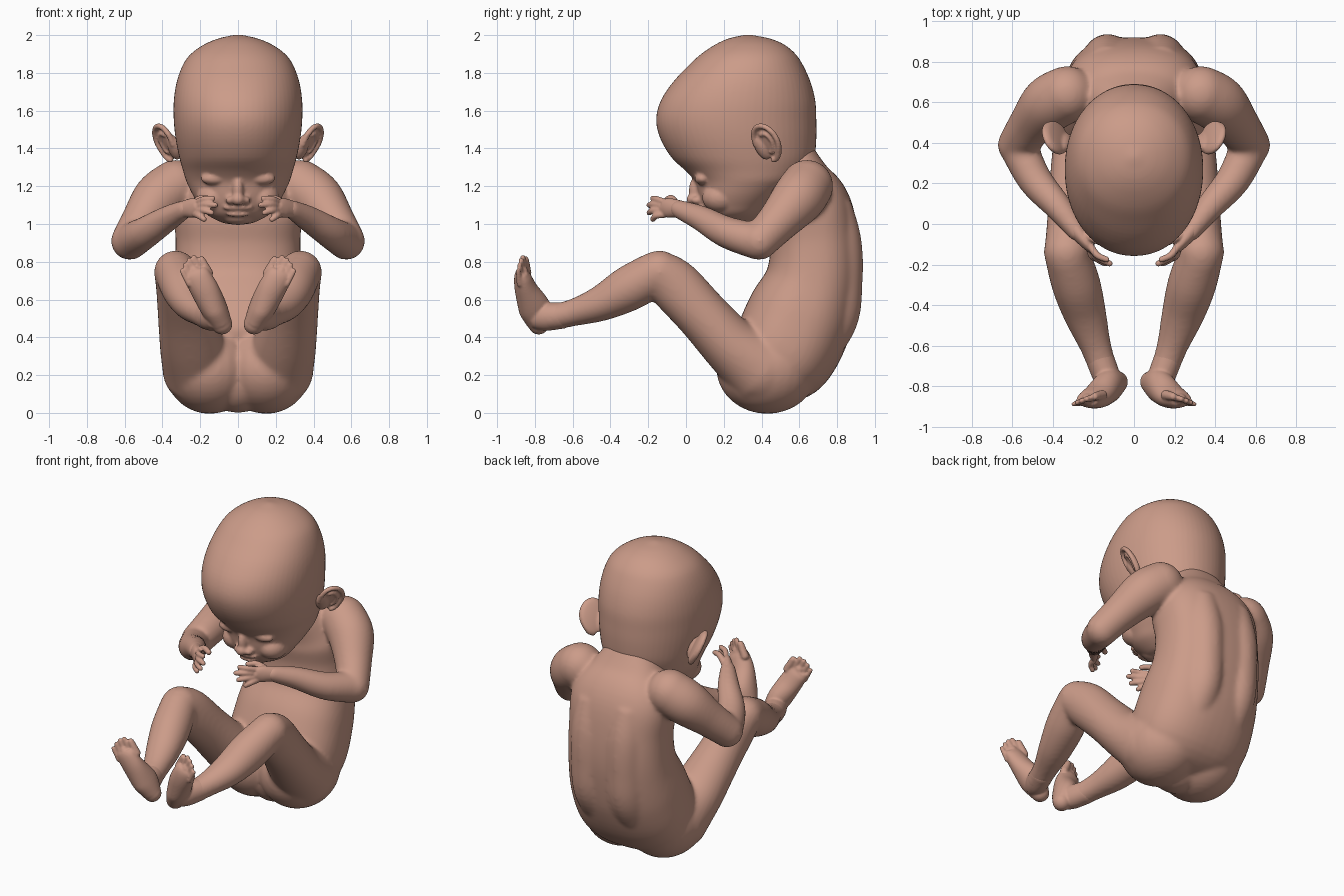
import bpy, bmesh, math
from mathutils import Vector, Matrix

if "Cube" in bpy.data.objects:
    bpy.data.objects.remove(bpy.data.objects["Cube"])

skin = bpy.data.materials.new("warm skin")
skin.diffuse_color = (0.60, 0.33, 0.25, 1)
skin.use_nodes = True
skin.node_tree.nodes["Principled BSDF"].inputs["Base Color"].default_value = skin.diffuse_color
X = Vector((1, 0, 0))


def spline(rows, n=6):
    """Catmull-Rom interpolation of rows of numbers."""
    p = [rows[0]] + list(rows) + [rows[-1]]
    out = []
    for i in range(1, len(p) - 2):
        for k in range(n):
            t = k / n
            out.append([0.5 * (2 * b + (c - a) * t + (2 * a - 5 * b + 4 * c - d) * t * t
                               + (3 * b - a - 3 * c + d) * t ** 3)
                        for a, b, c, d in zip(*p[i - 1:i + 3])])
    return out + [list(rows[-1])]


def loft(bm, rings, power=2.0, n=32):
    """Skin closed rings given as (centre, half axis a, half axis b)."""
    loops = []
    for c, a, b in rings:
        loop = []
        for i in range(n):
            u, v = math.cos(2 * math.pi * i / n), math.sin(2 * math.pi * i / n)
            u = math.copysign(abs(u) ** (2 / power), u)
            v = math.copysign(abs(v) ** (2 / power), v)
            loop.append(bm.verts.new(c + a * u + b * v))
        loops.append(loop)
    for p, q in zip(loops, loops[1:]):
        for i in range(n):
            bm.faces.new((p[i], p[(i + 1) % n], q[(i + 1) % n], q[i]))
    bm.faces.new(loops[0][::-1])
    bm.faces.new(loops[-1])


def ball(bm, c, r, rot=None):
    m = Matrix.Translation(c) @ (rot or Matrix()) @ Matrix.Diagonal((*r, 1))
    bmesh.ops.create_uvsphere(bm, u_segments=28, v_segments=18, radius=1, matrix=m)


def tube(bm, rows, power=2.0, n=32):
    """Limb through rows of (x, y, z, side radius, depth radius), round ends."""
    s = spline(rows)
    pts = [Vector(r[:3]) for r in s]
    rings = []
    for i, r in enumerate(s):
        t = (pts[min(i + 1, len(s) - 1)] - pts[max(i - 1, 0)]).normalized()
        a = (X - t * X.dot(t)).normalized()
        rings.append((pts[i], a * r[3], t.cross(a) * r[4]))
    loft(bm, rings, power, n)
    for r in (s[0], s[-1]):
        ball(bm, r[:3], [min(r[3:])] * 3)


def digit(bm, points, r):
    tube(bm, [(*p, r * (1 - 0.1 * i), r * (1 - 0.1 * i)) for i, p in enumerate(points)], n=12)


def mirror(bm):
    d = bmesh.ops.duplicate(bm, geom=bm.verts[:] + bm.edges[:] + bm.faces[:])
    verts = [g for g in d["geom"] if isinstance(g, bmesh.types.BMVert)]
    bmesh.ops.scale(bm, vec=(-1, 1, 1), verts=verts)


def finish(bm, name, voxel, smooth):
    """Fuse the overlapping volumes into one smooth skin."""
    bmesh.ops.recalc_face_normals(bm, faces=bm.faces[:])
    me = bpy.data.meshes.new(name)
    bm.to_mesh(me)
    bm.free()
    ob = bpy.data.objects.new(name, me)
    bpy.context.collection.objects.link(ob)
    me.materials.append(skin)
    rm = ob.modifiers.new("fuse", 'REMESH')
    rm.mode, rm.voxel_size, rm.use_smooth_shade = 'VOXEL', voxel, True
    sm = ob.modifiers.new("soften", 'SMOOTH')
    sm.factor, sm.iterations = 0.5, smooth
    bpy.ops.object.select_all(action='DESELECT')
    bpy.context.view_layer.objects.active = ob
    ob.select_set(True)
    bpy.ops.object.convert(target='MESH')


# Body: arms, legs, buttocks and back ridges mirrored, then torso
bm = bmesh.new()
tube(bm, [(.33, .64, 1.20, .14, .14), (.42, .59, 1.13, .14, .14),
          (.51, .485, 1.01, .112, .112), (.575, .39, .91, .098, .098)])
tube(bm, [(.575, .39, .905, .095, .098), (.49, .22, .955, .085, .085),
          (.37, .08, 1.03, .068, .068), (.28, -.04, 1.08, .047, .05)])
tube(bm, [(.21, .40, .23, .19, .20), (.245, .24, .355, .17, .155),
          (.28, .09, .515, .145, .14), (.31, -.055, .67, .125, .14),
          (.33, -.14, .745, .115, .12)])
tube(bm, [(.33, -.15, .745, .112, .115), (.285, -.30, .66, .12, .12),
          (.24, -.45, .58, .105, .095), (.19, -.60, .53, .078, .072),
          (.15, -.72, .505, .068, .07)])
ball(bm, (.15, .43, .235), (.24, .27, .24))
tube(bm, [(.13, .66, .30, .12, .12), (.13, .76, .50, .13, .15),
          (.13, .79, .70, .13, .145), (.13, .785, .90, .13, .145),
          (.13, .74, 1.08, .12, .14)])
mirror(bm)
tube(bm, [(0, .40, .17, .30, .17), (0, .50, .29, .37, .27), (0, .60, .50, .365, .285),
          (0, .67, .70, .34, .25), (0, .68, .90, .33, .235), (0, .645, 1.08, .335, .23),
          (0, .58, 1.22, .26, .19), (0, .53, 1.36, .17, .15)], power=2.4, n=48)
finish(bm, "body", .012, 14)

# Head: horizontal slices (z, front y, back y, half width) plus facial forms
bm = bmesh.new()
ball(bm, (.125, .088, 1.24), (.072, .042, .034))       # closed eyelids
ball(bm, (.13, .185, 1.14), (.09, .10, .08))           # cheeks
ball(bm, (.04, .06, 1.125), (.026, .032, .022))        # nose wings
mirror(bm)
slices = [(1.0, .21, .31, .05), (1.01, .17, .34, .09), (1.05, .11, .40, .165),
          (1.10, .08, .46, .205), (1.15, .065, .52, .237), (1.20, .055, .58, .262),
          (1.235, .04, .62, .277), (1.28, .0, .65, .29), (1.35, -.075, .68, .31),
          (1.45, -.135, .69, .33), (1.55, -.158, .69, .34), (1.65, -.135, .685, .34),
          (1.75, -.07, .66, .325), (1.84, .015, .62, .293), (1.90, .08, .58, .25),
          (1.95, .155, .52, .18), (1.98, .22, .45, .11), (1.995, .28, .38, .05),
          (2.002, .32, .34, .012)]
loft(bm, [(Vector((0, (f + b) / 2, z)), X * w, Vector((0, (b - f) / 2, 0)))
          for z, f, b, w in spline(slices, 4)], power=2.08, n=64)
ball(bm, (0, .055, 1.18), (.03, .04, .07))             # nose bridge
ball(bm, (0, .038, 1.13), (.036, .036, .032))          # nose tip
ball(bm, (0, .087, 1.086), (.08, .027, .015))          # upper lip
ball(bm, (0, .105, 1.052), (.062, .03, .015))          # lower lip
ball(bm, (0, .20, 1.035), (.085, .075, .04))           # chin
finish(bm, "head", .009, 4)

# Ears: thin bowl with a raised rim and inner fold
bm = bmesh.new()
up = Vector((.25, -.42, .87)).normalized()
out = Vector((.60, .72, .2))
out = (out - up * out.dot(up)).normalized()
nrm = out.cross(up)
rot = Matrix((out, up, nrm)).transposed().to_4x4()
mid = Vector((.378, .435, 1.435))
ball(bm, mid, (.078, .105, .016), rot)
ball(bm, mid - out * .055 - up * .02, (.04, .075, .03), rot)
side = nrm if nrm.y < 0 else -nrm


def rim(w, h, lift, r, start, stop):
    rows = []
    for i in range(10):
        g = math.radians(start + (stop - start) * i / 9)
        taper = w * (1.0 if math.sin(g) > 0 else 1 + .35 * math.sin(g))
        rows.append((*(mid + out * taper * math.cos(g) + up * h * math.sin(g) + side * lift), r, r))
    tube(bm, rows, n=12)


rim(.074, .102, .014, .015, -100, 175)
rim(.036, .055, .014, .011, -90, 110)
mirror(bm)
finish(bm, "ears", .007, 4)

# Hands: flat palm, four fingers and a thumb
bm = bmesh.new()
tube(bm, [(.31, .0, 1.065, .046, .05), (.275, -.045, 1.08, .038, .048),
          (.24, -.09, 1.085, .03, .052), (.215, -.12, 1.085, .022, .045)])
for base, tip in (((.215, -.11, 1.115), (.135, -.175, 1.135)),
                  ((.21, -.12, 1.095), (.12, -.195, 1.10)),
                  ((.21, -.125, 1.07), (.14, -.195, 1.06)),
                  ((.22, -.12, 1.05), (.18, -.175, 1.025))):
    knuckle = (Vector(base) + Vector(tip)) / 2 + Vector((.006, -.012, .006))
    digit(bm, (base, knuckle, tip), .019)
digit(bm, ((.25, -.05, 1.10), (.195, -.075, 1.135), (.145, -.10, 1.13)), .021)
mirror(bm)
finish(bm, "hands", .006, 4)

# Feet: heel to ball, then five toes fanned across the front
bm = bmesh.new()
tube(bm, [(.085, -.78, .47, .055, .06), (.125, -.80, .55, .07, .085),
          (.175, -.845, .65, .075, .062), (.215, -.865, .72, .07, .045),
          (.23, -.867, .75, .06, .03)])
tube(bm, [(.17, -.66, .515, .07, .07), (.14, -.74, .51, .068, .075),
          (.12, -.79, .52, .06, .075)])
along, across = Vector((.46, -.1, .86)), Vector((.83, -.3, -.47))
for i, (length, r) in enumerate(((.05, .025), (.08, .019), (.08, .018), (.068, .017), (.05, .016))):
    base = Vector((.222, -.865, .738)) + across * (i - 2) * .031
    tip = base + along * length
    digit(bm, (base - along * .03, (base + tip) / 2, tip), r)
mirror(bm)
finish(bm, "feet", .007, 4)
